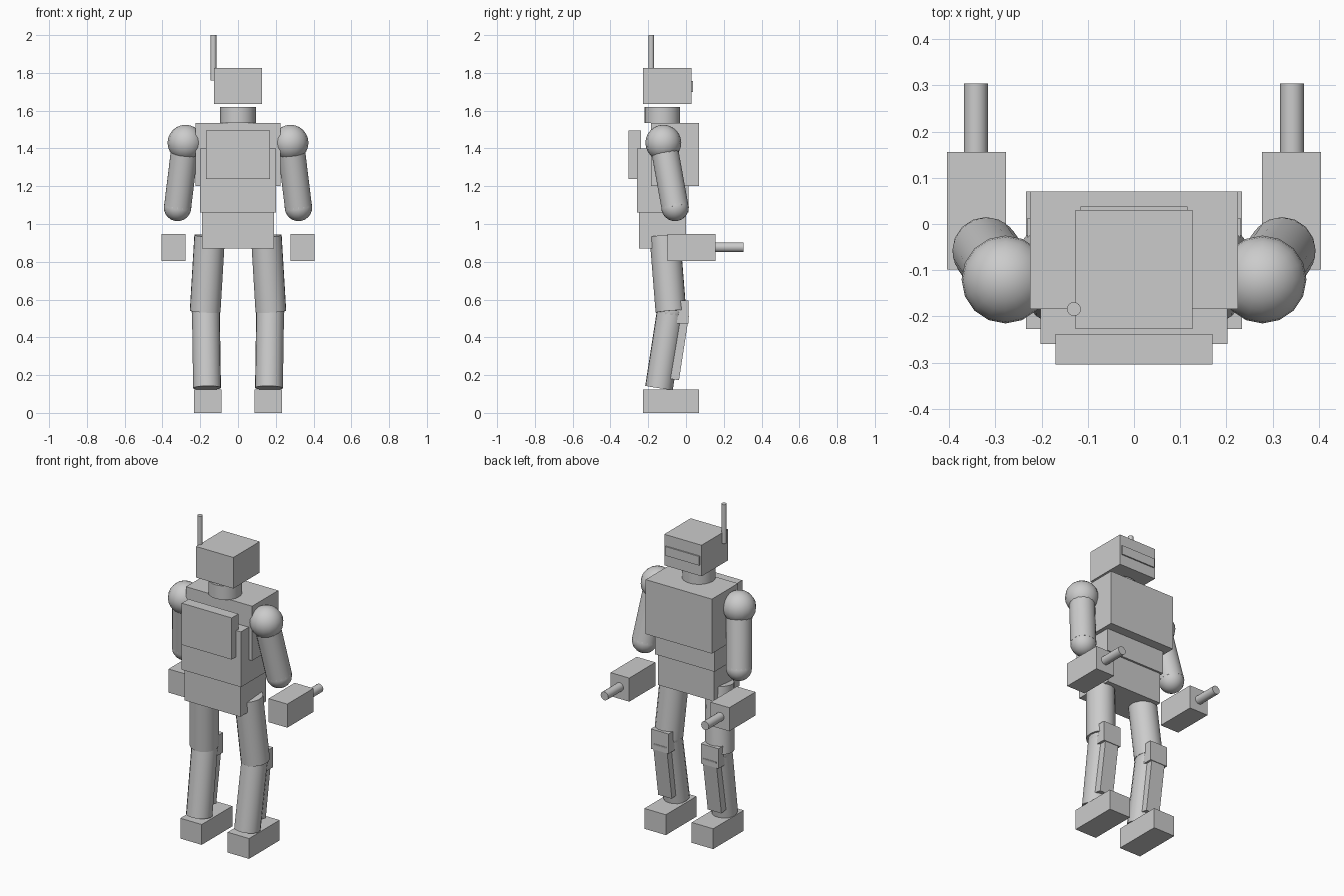
import bpy, math
from mathutils import Vector

if "Cube" in bpy.data.objects:
    bpy.data.objects.remove(bpy.data.objects["Cube"])

grey = bpy.data.materials.new("plain grey")
grey.diffuse_color = (0.6, 0.6, 0.6, 1)
grey.use_nodes = True
grey.node_tree.nodes["Principled BSDF"].inputs["Base Color"].default_value = grey.diffuse_color


def finish(name, smooth=False):
    ob = bpy.context.object
    ob.name = name
    ob.data.materials.append(grey)
    if smooth:
        bpy.ops.object.shade_smooth_by_angle(angle=math.radians(40))
    return ob


def box(name, x, y, z, tilt=0):
    """Box from (min, max) ranges, optionally tilted about x."""
    c = [(a + b) / 2 for a, b in (x, y, z)]
    bpy.ops.mesh.primitive_cube_add(size=1, location=c, rotation=(tilt, 0, 0))
    bpy.context.object.scale = [b - a for a, b in (x, y, z)]
    bpy.ops.object.transform_apply(location=False, rotation=False, scale=True)
    return finish(name)


def rod(name, a, b, r, sides=16):
    """Cylinder between two points."""
    a, b = Vector(a), Vector(b)
    bpy.ops.mesh.primitive_cylinder_add(
        vertices=sides, radius=r, depth=(b - a).length, location=(a + b) / 2,
        rotation=(b - a).to_track_quat('Z', 'Y').to_euler())
    return finish(name, True)


def ball(name, c, r):
    bpy.ops.mesh.primitive_uv_sphere_add(segments=16, ring_count=12, radius=r, location=c)
    return finish(name, True)


# Head, visor, antenna and neck
box("head", (-.127, .127), (-.227, .03), (1.634, 1.825))
box("visor", (-.116, .116), (0, .038), (1.70, 1.756))
rod("antenna", (-.13, -.184, 1.76), (-.13, -.184, 2.0), .015)
rod("neck", (0, -.125, 1.535), (0, -.125, 1.62), .094, 24)

# Torso
box("chest", (-.225, .225), (-.184, .07), (1.2, 1.535))
box("abdomen", (-.202, .202), (-.26, .012), (1.06, 1.4))
box("pelvis", (-.19, .19), (-.249, 0), (.87, 1.06))
box("backpack", (-.17, .17), (-.304, -.238), (1.238, 1.494))

for s, side in ((-1, "left"), (1, "right")):
    def span(a, b):
        return tuple(sorted((s * a, s * b)))

    # Arm: shoulder, upper arm, elbow, floating forearm with barrel
    shoulder, elbow = (s * .278, -.12, 1.43), (s * .32, -.058, 1.088)
    ball(side + "_shoulder", shoulder, .095)
    rod(side + "_upper_arm", shoulder, elbow, .073)
    ball(side + "_elbow", elbow, .073)
    box(side + "_forearm", span(.277, .404), (-.098, .156), (.803, .948))
    rod(side + "_barrel", (s * .342, .1, .877), (s * .342, .304, .877), .026)

    # Leg: thigh, knee, shin, armour plates and foot
    knee = (s * .17, -.08, .54)
    rod(side + "_thigh", (s * .15, -.112, .937), (s * .174, -.08, .537), .082)
    ball(side + "_knee", knee, .076)
    rod(side + "_shin", knee, (s * .164, -.143, .132), .074)
    box(side + "_knee_pad", span(.11, .23), (-.047, .013), (.472, .594))
    box(side + "_shin_guard", span(.122, .215), (-.061, -.011), (.175, .515), -.153)
    box(side + "_foot", span(.088, .234), (-.227, .07), (0, .125))
